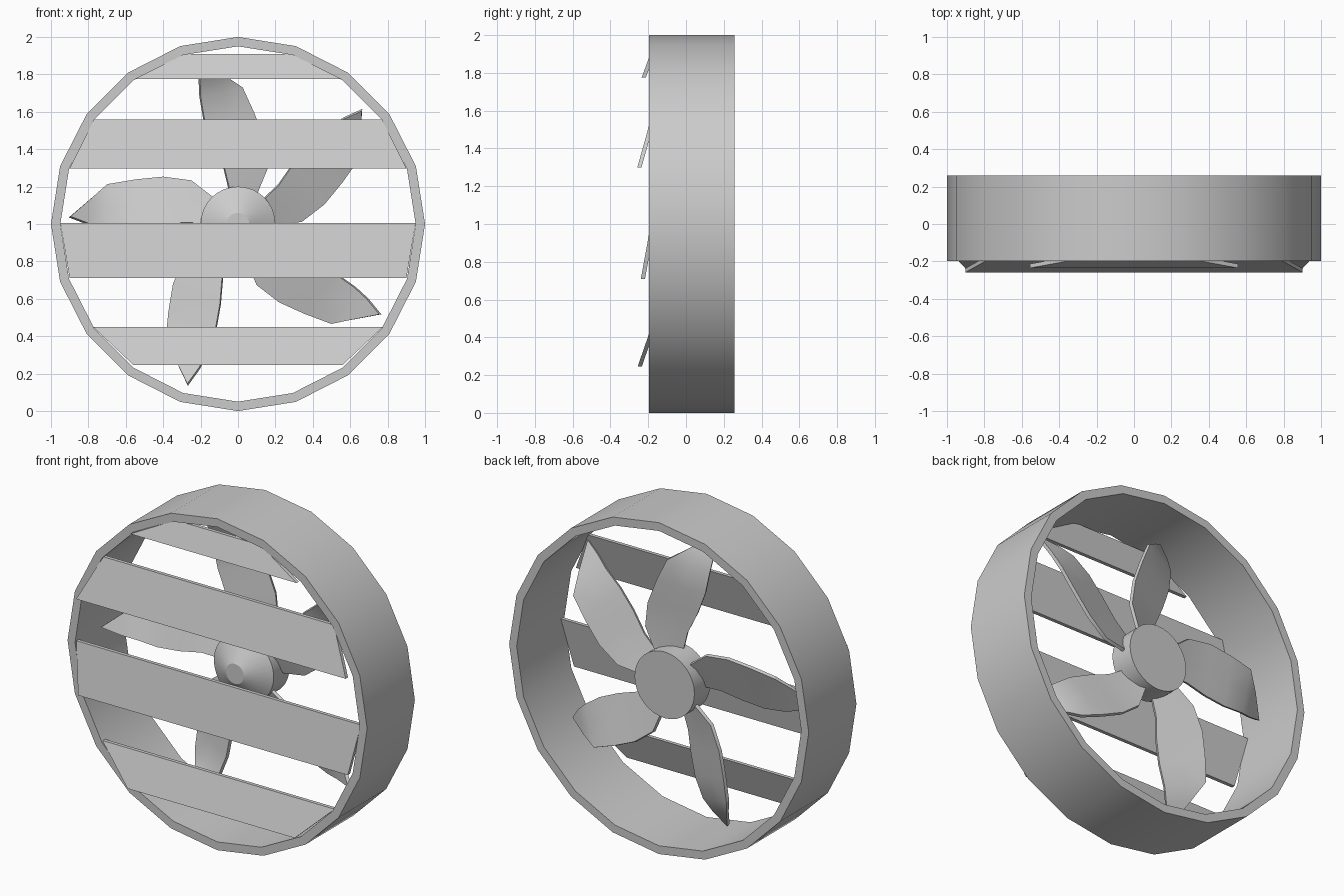
import bpy, math

if "Cube" in bpy.data.objects:
    bpy.data.objects.remove(bpy.data.objects["Cube"])

CZ = 1.0  # height of the fan axis


def make(name, verts, faces, thickness=0.0, offset=0.0, smooth=True):
    me = bpy.data.meshes.new(name)
    me.from_pydata(verts, [], faces)
    ob = bpy.data.objects.new(name, me)
    bpy.context.collection.objects.link(ob)
    bpy.ops.object.select_all(action='DESELECT')
    ob.select_set(True)
    bpy.context.view_layer.objects.active = ob
    bpy.ops.object.mode_set(mode='EDIT')
    bpy.ops.mesh.select_all(action='SELECT')
    bpy.ops.mesh.normals_make_consistent(inside=False)
    bpy.ops.object.mode_set(mode='OBJECT')
    if thickness:
        m = ob.modifiers.new("thickness", 'SOLIDIFY')
        m.thickness = thickness
        m.offset = offset
        bpy.ops.object.modifier_apply(modifier=m.name)
    if smooth:
        bpy.ops.object.shade_smooth_by_angle(angle=math.radians(30))
    return ob


def lathe(name, profile, n, closed):
    """Spin (radius, y) points around the fan axis; open profiles get end caps."""
    k = len(profile)
    verts = [(r * math.cos(2 * math.pi * i / n), y, CZ + r * math.sin(2 * math.pi * i / n))
             for i in range(n) for r, y in profile]
    faces = []
    for i in range(n):
        j = (i + 1) % n
        for a in range(k if closed else k - 1):
            b = (a + 1) % k
            faces.append((i * k + a, i * k + b, j * k + b, j * k + a))
    if not closed:
        faces += [tuple(i * k for i in range(n)), tuple(i * k + k - 1 for i in range(n))]
    return make(name, verts, faces)


# Outer 20-sided housing ring
lathe("housing_ring", [(1.0, -0.197), (1.0, 0.258), (0.95, 0.258), (0.95, -0.197)], 20, True)

# Hub with tapered nose
lathe("hub", [(0.06, -0.03), (0.2, 0.055), (0.2, 0.205)], 32, False)

# Front louvre slats: (top z, top half width, bottom z, bottom half width, bottom y)
slats = [(1.91, 0.285, 1.775, 0.555, -0.235),
         (1.56, 0.77, 1.298, 0.90, -0.258),
         (1.005, 0.95, 0.71, 0.90, -0.239),
         (0.45, 0.775, 0.245, 0.558, -0.256)]
for i, (zt, xt, zb, xb, yb) in enumerate(slats):
    yt, t = -0.185, 0.022
    verts = [(x, y + d, z) for d in (0, t)
             for x, y, z in ((-xb, yb, zb), (xb, yb, zb), (xt, yt, zt), (-xt, yt, zt))]
    make("slat_%d" % (i + 1), verts,
         [(0, 1, 2, 3), (7, 6, 5, 4), (0, 4, 5, 1), (1, 5, 6, 2), (2, 6, 7, 3), (3, 7, 4, 0)],
         smooth=False)

# Twisted blades: (distance along blade, chord offset, y) for both edges, plus the tip
low = [(0.12, 0.0, 0.09), (0.30, 0.005, 0.085), (0.44, -0.02, 0.075),
       (0.58, -0.032, 0.07), (0.71, -0.02, 0.06), (0.80, 0.0, 0.025)]
high = [(0.12, 0.13, 0.15), (0.25, 0.23, 0.16), (0.40, 0.25, 0.165),
        (0.55, 0.235, 0.16), (0.70, 0.21, 0.15), (0.79, 0.133, 0.08)]
tip = (0.90, 0.038, -0.02)
rows = []
for a, b in zip(low, high):
    mid = [(p + q) / 2 for p, q in zip(a, b)]
    rows += [a, tuple(mid), b]
rows.append(tip)
faces = []
for i in range(len(low) - 1):
    for c in range(2):
        p = i * 3 + c
        faces.append((p, p + 1, p + 4, p + 3))
e = (len(low) - 1) * 3
faces += [(e, e + 1, e + 3 + 0), (e + 1, e + 2, e + 3 + 0)]
for i in range(5):
    t = math.radians(75 * (i - 1))
    verts = [(-r * math.cos(t) - c * math.sin(t), y, CZ - r * math.sin(t) + c * math.cos(t))
             for r, c, y in rows]
    make("blade_%d" % (i + 1), verts, faces, 0.02)
